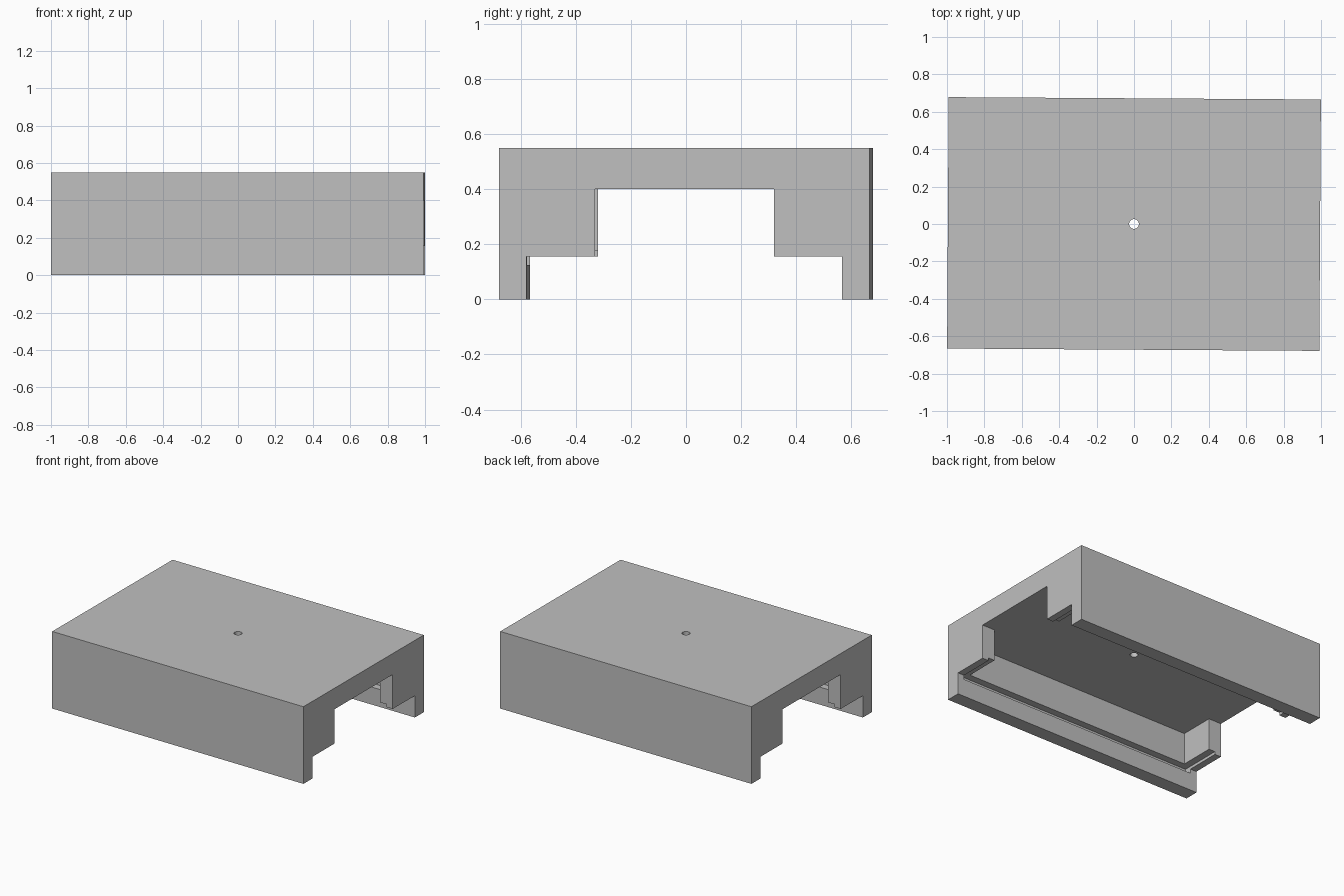
import bpy
import bmesh
from mathutils import Matrix

cube = bpy.data.objects.get("Cube")
if cube:
    bpy.data.objects.remove(cube, do_unlink=True)

LENGTH, WIDTH, HEIGHT = 1.99, 1.344, 0.55
WALL = 0.10                        # thickness of side and end walls
CEILING, SHOULDER = 0.40, 0.155    # undersides of the top plate and end walls
CHANNEL = 0.65                     # width of the central channel
TILT = -0.0063                     # slight turn about the vertical

grey = bpy.data.materials.new("light grey")
grey.use_nodes = True
colour = (0.527, 0.527, 0.527, 1)
grey.diffuse_color = colour
grey.node_tree.nodes["Principled BSDF"].inputs["Base Color"].default_value = colour


def finish(name, bm):
    mesh = bpy.data.meshes.new(name)
    bm.to_mesh(mesh)
    bm.free()
    mesh.materials.append(grey)
    obj = bpy.data.objects.new(name, mesh)
    bpy.context.collection.objects.link(obj)
    return obj


def box(name, length, width, bottom, top):
    """Box centred on x and y, spanning bottom to top."""
    bm = bmesh.new()
    place = Matrix.Translation((0, 0, (bottom + top) / 2))
    size = Matrix.Diagonal((length, width, top - bottom, 1))
    bmesh.ops.create_cube(bm, size=1, matrix=place @ size)
    return finish(name, bm)


def cylinder(name, radius, bottom, top):
    bm = bmesh.new()
    bmesh.ops.create_cone(bm, cap_ends=True, segments=32, radius1=radius,
                          radius2=radius, depth=top - bottom,
                          matrix=Matrix.Translation((0, 0, (bottom + top) / 2)))
    return finish(name, bm)


def cut(target, cutter):
    cutter.hide_render = True
    mod = target.modifiers.new(cutter.name, "BOOLEAN")
    mod.operation = "DIFFERENCE"
    mod.solver = "EXACT"
    mod.object = cutter
    bpy.context.view_layer.objects.active = target
    bpy.ops.object.modifier_apply(modifier=mod.name)
    bpy.data.objects.remove(cutter, do_unlink=True)


housing = box("housing", LENGTH, WIDTH, 0, HEIGHT)
inner = WIDTH - 2 * WALL
through = LENGTH + 1

# Stepped opening running end to end
cut(housing, box("lower_opening", through, inner, -1, SHOULDER))
cut(housing, box("central_channel", through, CHANNEL, -1, CEILING))
# Compartment left between the end walls
cut(housing, box("compartment", LENGTH - 2 * WALL, inner, -1, CEILING))
# Slot for a cover, half a wall deep on every side
cut(housing, box("cover_slot", LENGTH - WALL, inner + WALL, 0.125, 0.175))
# Small hole through the top plate
cut(housing, cylinder("top_hole", 0.026, 0.3, 1))

housing.data.transform(Matrix.Rotation(TILT, 4, "Z"))
for face in housing.data.polygons:
    face.use_smooth = False
    face.material_index = 0
